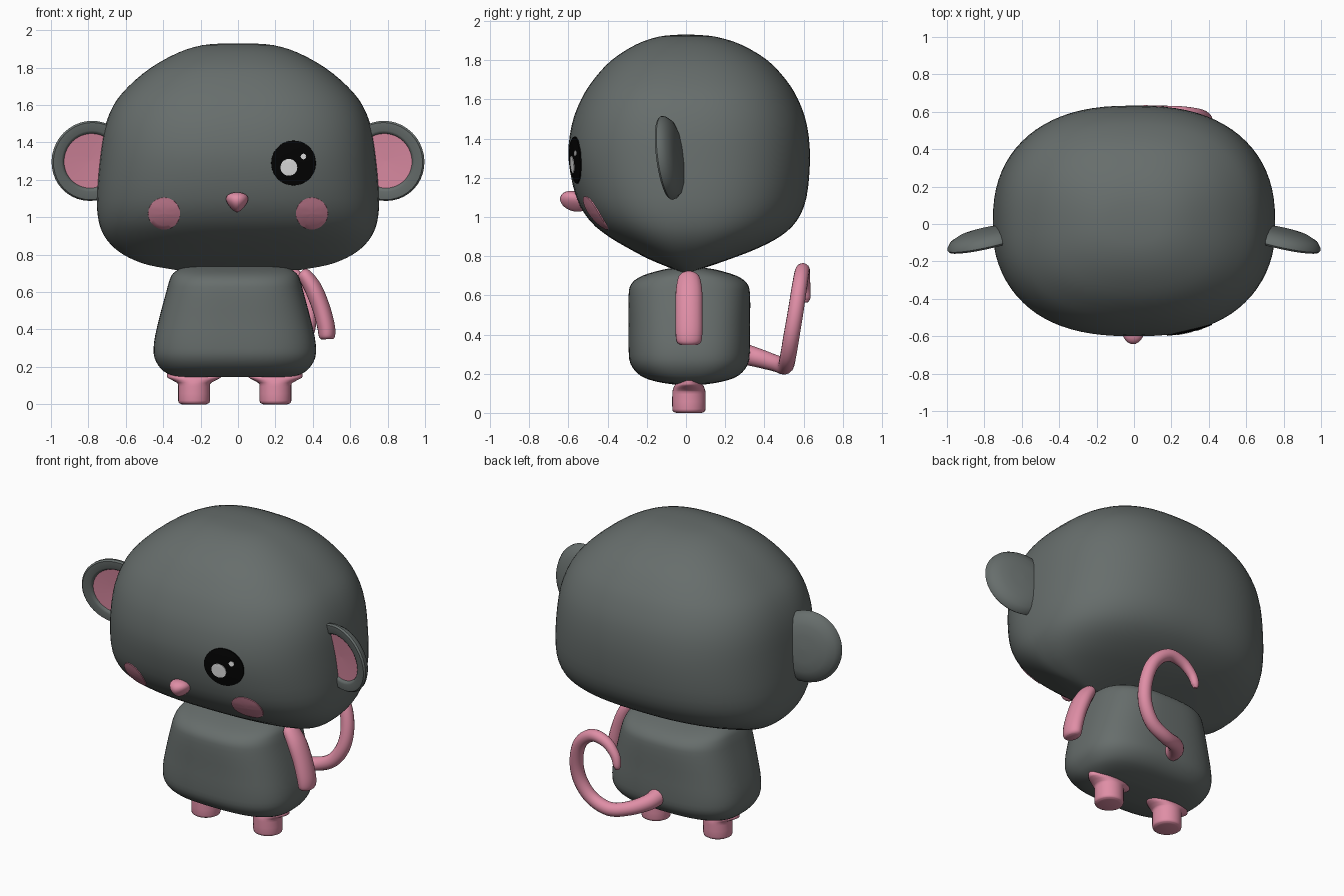
import bpy, bmesh, math
from mathutils import Vector, Matrix
from mathutils.bvhtree import BVHTree

if "Cube" in bpy.data.objects:
    bpy.data.objects.remove(bpy.data.objects["Cube"])


def material(name, color):
    m = bpy.data.materials.new(name)
    m.diffuse_color = (*color, 1)
    m.use_nodes = True
    m.node_tree.nodes["Principled BSDF"].inputs["Base Color"].default_value = m.diffuse_color
    return m


GREY = material("slate grey", (0.135, 0.155, 0.15))
PINK = material("pink", (0.74, 0.27, 0.38))
BLACK = material("black", (0.001, 0.001, 0.001))
WHITE = material("white", (0.8, 0.8, 0.8))


def finish(name, bm, *mats):
    bmesh.ops.recalc_face_normals(bm, faces=bm.faces)
    me = bpy.data.meshes.new(name)
    bm.to_mesh(me)
    bm.free()
    ob = bpy.data.objects.new(name, me)
    bpy.context.collection.objects.link(ob)
    for m in mats:
        me.materials.append(m)
    bpy.ops.object.select_all(action='DESELECT')
    ob.select_set(True)
    bpy.context.view_layer.objects.active = ob
    bpy.ops.object.shade_smooth_by_angle(angle=math.radians(45))
    return ob


def resample(pts, steps):
    """Smooth curve through tuples of any length."""
    out = []
    for i in range(len(pts) - 1):
        p0, p1 = pts[max(i - 1, 0)], pts[i]
        p2, p3 = pts[i + 1], pts[min(i + 2, len(pts) - 1)]
        for s in range(steps):
            t = s / steps
            out.append([0.5 * (2 * b + (c - a) * t + (2 * a - 5 * b + 4 * c - d) * t * t
                               + (3 * b - a - 3 * c + d) * t ** 3)
                        for a, b, c, d in zip(p0, p1, p2, p3)])
    return out + [list(pts[-1])]


def skin(bm, rings):
    """Bridge equal-length rings of points, closing both ends."""
    vs = [[bm.verts.new(p) for p in r] for r in rings]
    n = len(vs[0])
    for a, b in zip(vs, vs[1:]):
        for i in range(n):
            bm.faces.new((a[i], a[(i + 1) % n], b[(i + 1) % n], b[i]))
    bm.faces.new(vs[0])
    bm.faces.new(vs[-1])


def loft(bm, profile, power, cx=0, cy=0, sides=64, steps=3):
    """Stack of rounded-square rings; profile rows are z, half width, front depth, back depth."""
    rings = []
    for z, hx, yf, yb in resample(profile, steps):
        ring = []
        for i in range(sides):
            a = 2 * math.pi * i / sides
            c, s = math.cos(a), math.sin(a)
            x = math.copysign(abs(c) ** (2 / power), c) * hx
            y = math.copysign(abs(s) ** (2 / power), s) * (yb if s > 0 else yf)
            ring.append((cx + x, cy + y, z))
        rings.append(ring)
    skin(bm, rings)


def tube(bm, path, sides=16, steps=5):
    """Round tube along a path of x, y, z, radius."""
    pts = resample(path, steps)
    pos = [Vector(p[:3]) for p in pts]
    tangent, normal, rings = None, None, []
    for i, p in enumerate(pos):
        t = (pos[min(i + 1, len(pos) - 1)] - pos[max(i - 1, 0)]).normalized()
        normal = t.orthogonal().normalized() if tangent is None else tangent.rotation_difference(t) @ normal
        tangent = t
        side = t.cross(normal)
        rings.append([p + pts[i][3] * (normal * math.cos(a) + side * math.sin(a))
                      for a in (2 * math.pi * k / sides for k in range(sides))])
    skin(bm, rings)


# Head: wide, tapering upward, with a rounded keel underneath
head_rows = [(.718, .33, .03, .03), (.745, .48, .095, .11), (.785, .585, .19, .225),
             (.835, .66, .285, .355), (.90, .715, .395, .48), (.98, .745, .49, .565),
             (1.1, .755, .56, .615), (1.3, .74, .60, .633), (1.47, .715, .583, .617),
             (1.6, .665, .535, .572), (1.7, .585, .472, .51), (1.8, .465, .38, .415),
             (1.88, .32, .255, .28), (1.92, .19, .14, .15), (1.93, .06, .04, .04)]
bm = bmesh.new()
loft(bm, head_rows, 2.45, sides=80)
head_tree = BVHTree.FromBMesh(bm)
finish("head", bm, GREY)

# Body
body_rows = [(z, hx, hy, hy) for z, hx, hy in (
    (.145, .30, .08), (.16, .35, .17), (.19, .395, .25), (.25, .43, .30), (.33, .432, .31),
    (.45, .407, .31), (.6, .367, .31), (.66, .35, .295), (.70, .33, .24), (.73, .28, .14),
    (.74, .2, .08))]
bm = bmesh.new()
loft(bm, body_rows, 2.8, cx=-.017, cy=.017)
finish("body", bm, GREY)

# Feet: short stubs flaring sideways where they meet the body
foot_rows = [(z, hx, hy, hy) for z, hx, hy in (
    (0, .065, .065), (.006, .078, .078), (.02, .085, .085), (.095, .085, .085),
    (.115, .092, .083), (.138, .135, .075), (.15, .145, .065), (.19, .145, .05))]
for side, x in (("left", -.235), ("right", .2)):
    bm = bmesh.new()
    loft(bm, foot_rows, 2, cx=x, cy=.015, sides=28, steps=2)
    finish(side + "_foot", bm, PINK)

# Arm, flattened front to back
bm = bmesh.new()
tube(bm, [(.34, 0, .712, .02), (.357, 0, .69, .038), (.402, 0, .62, .047), (.443, 0, .52, .048),
          (.47, 0, .42, .048), (.476, 0, .365, .044), (.477, 0, .348, .032)])
bmesh.ops.transform(bm, matrix=Matrix.Translation((0, .015, 0)) @ Matrix.Diagonal((1, 1.45, 1, 1)),
                    verts=bm.verts)
finish("arm", bm, PINK)

# Curled tail
bm = bmesh.new()
tube(bm, [(-.02, .28, .305, .055), (0, .37, .28, .048), (.08, .46, .252, .042), (.185, .505, .238, .041),
          (.3, .52, .285, .041), (.368, .538, .39, .041), (.378, .56, .52, .04), (.335, .58, .65, .039),
          (.24, .594, .725, .037), (.14, .6, .71, .033), (.075, .607, .65, .028), (.055, .613, .59, .023),
          (.056, .613, .565, .01)], steps=6)
finish("tail", bm, PINK)

# Ears: gently domed behind, rimmed in front with a shallow pink dish
ear_profile = [(.002, .045), (.08, .042), (.14, .034), (.19, .014), (.212, -.012), (.216, -.028),
               (.208, -.038), (.165, -.04), (.153, -.035), (.147, -.024), (.002, -.018)]
for side, sx in (("left", -1), ("right", 1)):
    bm = bmesh.new()
    skin(bm, [[(r * math.cos(a), d, r * math.sin(a))
               for a in (2 * math.pi * k / 40 for k in range(40))] for r, d in ear_profile])
    for f in bm.faces:
        c = f.calc_center_median()
        if c.y < 0 and all(math.hypot(v.co.x, v.co.z) < .149 for v in f.verts):
            f.material_index = 1
    tilt = Matrix.Rotation(-sx * .22, 4, 'Z') @ Matrix.Rotation(.13, 4, 'X')
    bmesh.ops.transform(bm, matrix=Matrix.Translation((sx * .792, -.07, 1.305)) @ tilt, verts=bm.verts)
    finish(side + "_ear", bm, GREY, PINK)

# Nose: rounded wedge, narrowing downward and forward
bm = bmesh.new()
bmesh.ops.create_uvsphere(bm, u_segments=24, v_segments=14, radius=1)
for v in bm.verts:
    x, y, z = v.co
    v.co = (x * .062 * (.88 + .42 * z) - .005, -.57 + y * .073, 1.08 + z * .052 - y * .012)
finish("nose", bm, PINK)


def face_plate(name, mat, x, z, radius, lift):
    """Thin disc hugging the front of the head."""
    rings = []
    for r, l in ((.02, lift), (.25, lift), (.5, lift), (.75, lift), (1, lift), (1.01, -.003)):
        ring = []
        for k in range(36):
            a = 2 * math.pi * k / 36
            start = Vector((x + radius * r * math.cos(a), -2, z + radius * r * math.sin(a)))
            hit, normal, _, _ = head_tree.ray_cast(start, Vector((0, 1, 0)))
            ring.append(hit + Vector((0, -l, 0)))
        rings.append(ring)
    bm = bmesh.new()
    skin(bm, rings)
    finish(name, bm, mat)


# Cheeks, eye and eye highlights
face_plate("left_cheek", PINK, -.395, 1.02, .085, .006)
face_plate("right_cheek", PINK, .395, 1.02, .085, .006)
face_plate("eye", BLACK, .297, 1.29, .119, .006)
face_plate("large_eye_highlight", WHITE, .272, 1.267, .045, .009)
face_plate("small_eye_highlight", WHITE, .35, 1.325, .015, .009)
